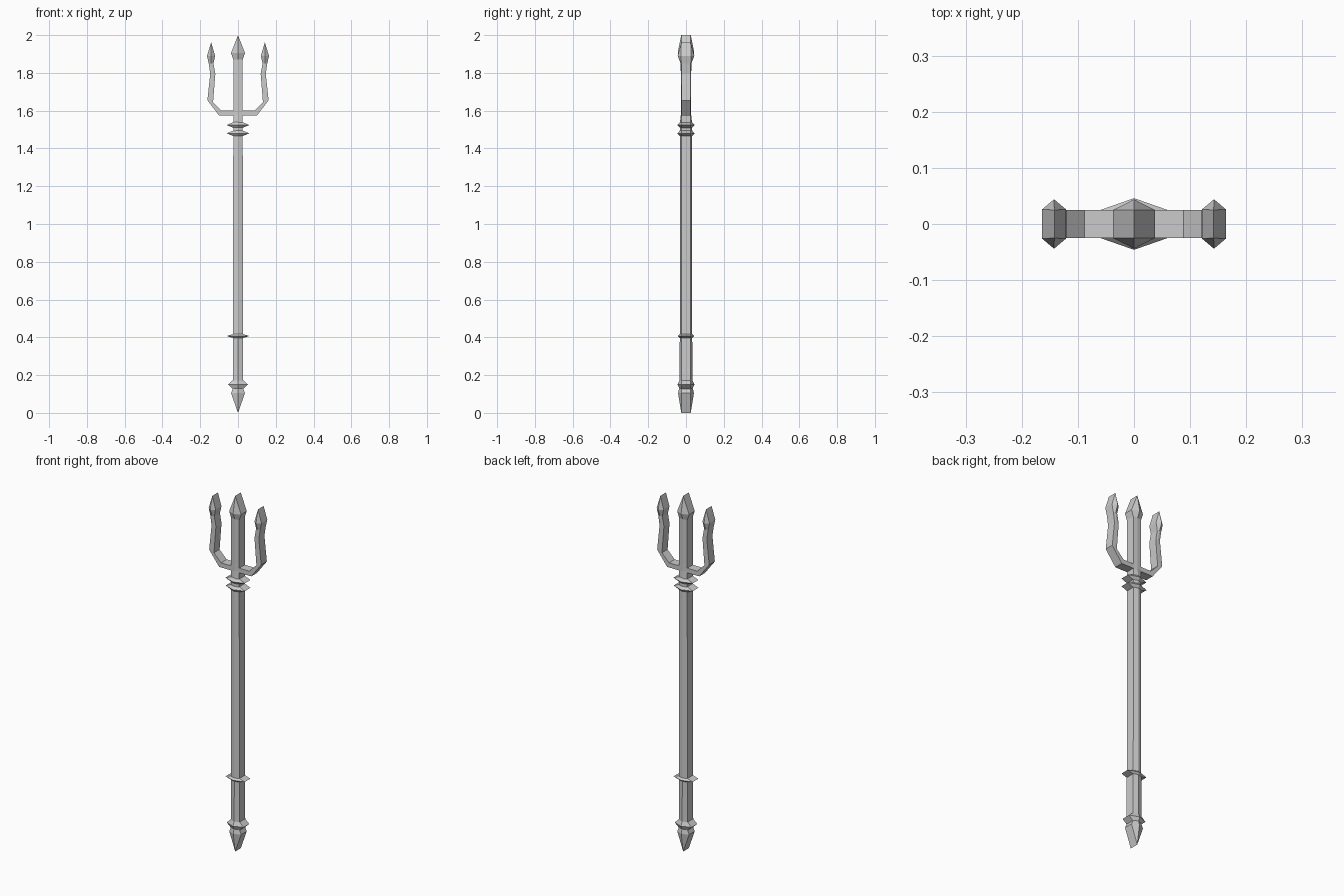
import bpy, bmesh

if "Cube" in bpy.data.objects:
    bpy.data.objects.remove(bpy.data.objects["Cube"])


def loft(name, sections, caps=True, mirror=False):
    """Skin six-sided sections: (left x, left z, right x, right z, side depth, ridge depth)."""
    bm = bmesh.new()
    rings = []
    for x0, z0, x1, z1, side, ridge in sections:
        xm, zm = (x0 + x1) / 2, (z0 + z1) / 2
        points = [(x0, -side, z0), (xm, -ridge, zm), (x1, -side, z1),
                  (x1, side, z1), (xm, ridge, zm), (x0, side, z0)]
        rings.append([bm.verts.new(p) for p in points])
    for a, b in zip(rings, rings[1:]):
        for i in range(6):
            j = (i + 1) % 6
            bm.faces.new((a[i], a[j], b[j], b[i]))
    if caps:
        bm.faces.new(rings[0][::-1])
        bm.faces.new(rings[-1])
    bmesh.ops.remove_doubles(bm, verts=bm.verts, dist=0.0005)
    bmesh.ops.recalc_face_normals(bm, faces=bm.faces)
    mesh = bpy.data.meshes.new(name)
    bm.to_mesh(mesh)
    bm.free()
    obj = bpy.data.objects.new(name, mesh)
    bpy.context.collection.objects.link(obj)
    if mirror:
        obj.modifiers.new("Mirror", 'MIRROR')
    return obj


def level(z, half, side, ridge, cx=0.0):
    return (cx - half, z, cx + half, z, side, ridge)


# Shaft, slightly thicker towards the butt
loft("shaft", [level(0.12, 0.028, 0.025, 0.034), level(0.40, 0.026, 0.025, 0.033),
               level(1.53, 0.025, 0.025, 0.033), level(1.58, 0.025, 0.025, 0.027)])

# Pointed collars
for name, z, height, half, ridge in (("upper_collar", 1.524, 0.015, 0.06, 0.046),
                                     ("lower_collar", 1.480, 0.015, 0.06, 0.046),
                                     ("grip_collar", 0.407, 0.011, 0.06, 0.043),
                                     ("butt_collar", 0.150, 0.026, 0.053, 0.045)):
    loft(name, [level(z - height, 0.024, 0.024, 0.032), level(z, half, 0.025, ridge),
                level(z + height, 0.024, 0.024, 0.032)], caps=False)

# Butt spike
loft("butt_spike", [level(0.0, 0, 0.025, 0.025), level(0.105, 0.037, 0.025, 0.042),
                    level(0.13, 0.026, 0.025, 0.036)])

# Centre prong with its spearhead
loft("centre_prong", [level(1.575, 0.025, 0.025, 0.027), level(1.87, 0.025, 0.025, 0.028),
                      level(1.905, 0.037, 0.025, 0.044), level(2.0, 0, 0.025, 0.025)])

# Curved side prongs, from the crossbar out to the barbed tip
loft("side_prongs", [
    (0.015, 1.60, 0.015, 1.574, 0.025, 0.025),
    (0.088, 1.60, 0.100, 1.574, 0.025, 0.025),
    (0.132, 1.645, 0.162, 1.655, 0.025, 0.025),
    (0.120, 1.795, 0.147, 1.795, 0.025, 0.026),
    (0.130, 1.85, 0.155, 1.85, 0.025, 0.028),
    (0.121, 1.89, 0.164, 1.89, 0.026, 0.044),
    (0.142, 1.962, 0.142, 1.962, 0.025, 0.025)], mirror=True)
